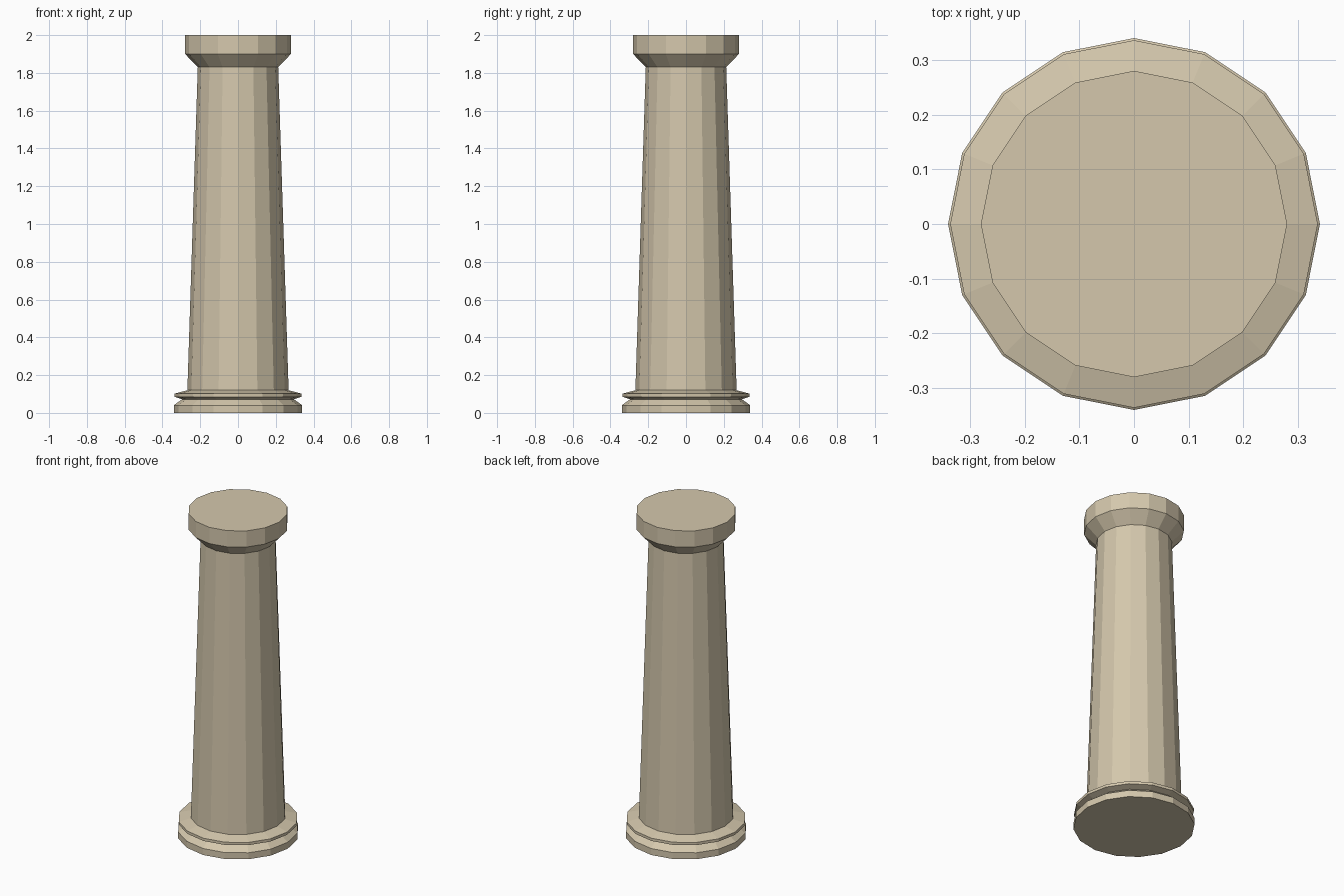
import bpy, bmesh, math

if "Cube" in bpy.data.objects:
    bpy.data.objects.remove(bpy.data.objects["Cube"])

SIDES = 16

stone = bpy.data.materials.new("sandstone")
stone.diffuse_color = (0.66, 0.575, 0.415, 1)
stone.use_nodes = True
stone.node_tree.nodes["Principled BSDF"].inputs["Base Color"].default_value = stone.diffuse_color


def lathe(name, profile):
    """Revolve (radius, height) points into a closed, flat-shaded solid."""
    bm = bmesh.new()
    rings = [[bm.verts.new((r * math.cos(2 * math.pi * i / SIDES),
                            r * math.sin(2 * math.pi * i / SIDES), z))
              for i in range(SIDES)] for r, z in profile]
    for low, high in zip(rings, rings[1:]):
        for i in range(SIDES):
            j = (i + 1) % SIDES
            bm.faces.new((low[i], low[j], high[j], high[i]))
    bm.faces.new(rings[0][::-1])
    bm.faces.new(rings[-1])
    mesh = bpy.data.meshes.new(name)
    bm.to_mesh(mesh)
    bm.free()
    mesh.materials.append(stone)
    bpy.context.collection.objects.link(bpy.data.objects.new(name, mesh))


# One continuous column: plinth, groove, collar, tapered shaft, flared capital
lathe("column", [
    (0.34, 0.0), (0.34, 0.04), (0.297, 0.072),   # plinth and groove
    (0.336, 0.085), (0.336, 0.102),              # collar
    (0.268, 0.12), (0.213, 1.83),                # shaft
    (0.28, 1.90), (0.28, 2.0),                   # capital
])
